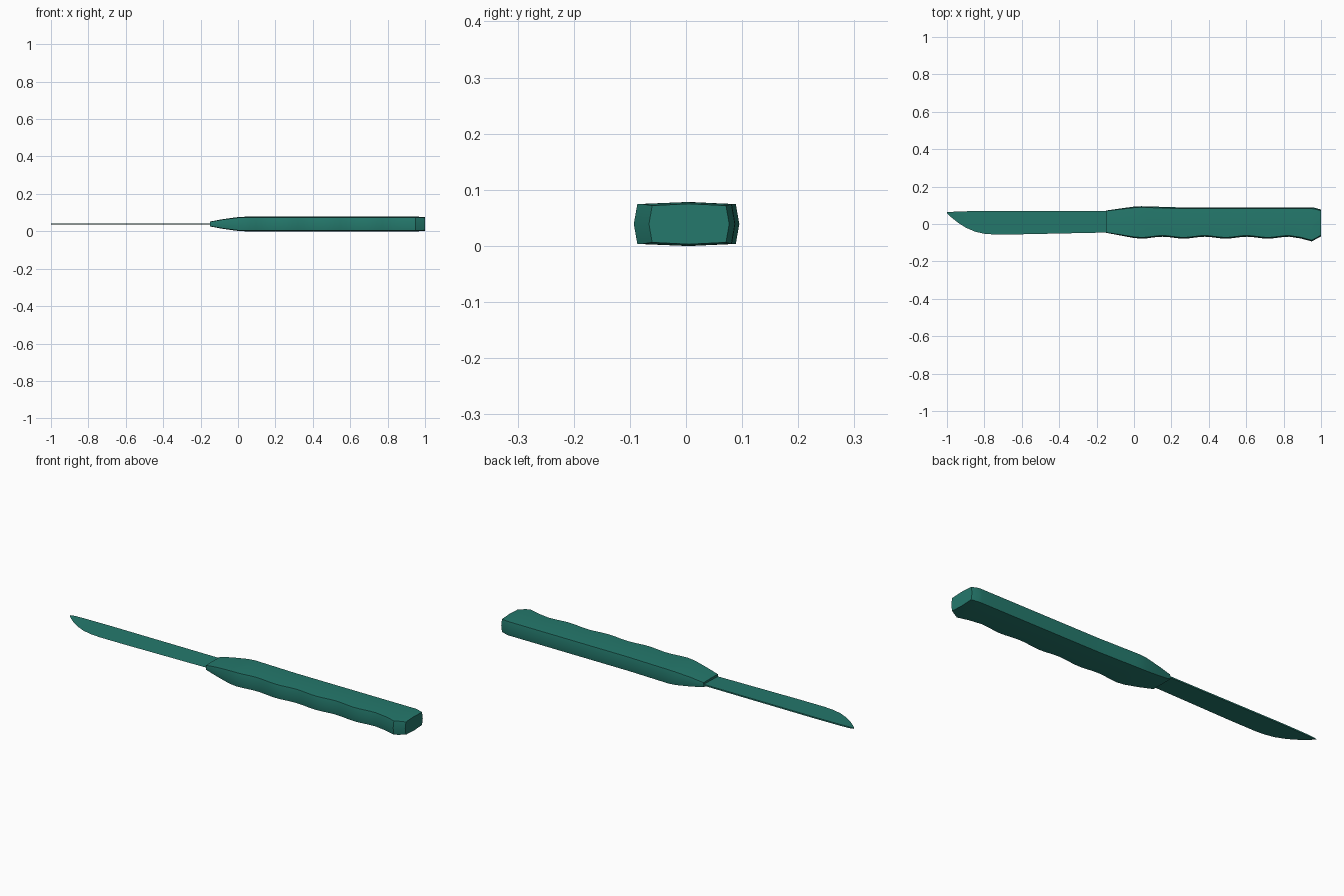
import bpy
import bmesh
from math import cos, pi, radians

if "Cube" in bpy.data.objects:
    bpy.data.objects.remove(bpy.data.objects["Cube"])

MID = 0.039  # height of the knife's centre plane

teal = bpy.data.materials.new("teal")
teal.use_nodes = True
colour = (0.018, 0.19, 0.15, 1)
teal.diffuse_color = colour
teal.node_tree.nodes["Principled BSDF"].inputs["Base Color"].default_value = colour


def loft(name, rings):
    """Skin a row of matching closed rings and cap both ends."""
    bm = bmesh.new()
    rows = [[bm.verts.new(p) for p in ring] for ring in rings]
    for a, b in zip(rows, rows[1:]):
        for i in range(len(a)):
            j = (i + 1) % len(a)
            bm.faces.new((a[i], a[j], b[j], b[i]))
    bm.faces.new(rows[0])
    bm.faces.new(rows[-1])
    bmesh.ops.remove_doubles(bm, verts=bm.verts, dist=0.00001)
    bmesh.ops.recalc_face_normals(bm, faces=bm.faces)
    mesh = bpy.data.meshes.new(name)
    bm.to_mesh(mesh)
    bm.free()
    mesh.materials.append(teal)
    obj = bpy.data.objects.new(name, mesh)
    bpy.context.collection.objects.link(obj)
    bpy.ops.object.select_all(action="DESELECT")
    obj.select_set(True)
    bpy.context.view_layer.objects.active = obj
    bpy.ops.object.shade_smooth_by_angle(angle=radians(30))
    return obj


def handle_ring(x, low, high, half):
    """Rectangle with slightly bulging sides, top and bottom."""
    inset = 0.16 * half
    centre = (low + high) / 2
    corner = half * 0.91
    section = [(low, 0), (low + inset, corner), (centre, half), (high - inset, corner),
               (high, 0), (high - inset, -corner), (centre, -half), (low + inset, -corner)]
    return [(x, y, MID + z) for y, z in section]


# Handle: tapered neck, finger waves along the front, flared chamfered butt
stations = [(-0.15, -0.047, 0.072, 0.013), (-0.08, -0.06, 0.082, 0.026),
            (0, -0.075, 0.093, 0.037)]
steps = 28
for i in range(steps + 1):
    x = 0.04 + 0.79 * i / steps
    wave = -0.073 - 0.005 * cos(2 * pi * (x - 0.04) / 0.225)
    back = max(0.088, 0.095 - 0.03 * (x - 0.04))
    stations.append((x, wave, back, 0.039))
stations += [(0.89, -0.077, 0.088, 0.039), (0.95, -0.093, 0.088, 0.039),
             (0.965, -0.085, 0.087, 0.039), (1, -0.066, 0.077, 0.036)]
loft("handle", [handle_ring(*s) for s in stations])

# Blade: thin wedge, thick at the spine and sharp along the curved belly
outline = [(-1, 0.058, 0.063), (-0.975, 0.034, 0.065), (-0.94, 0.006, 0.067),
           (-0.9, -0.019, 0.068), (-0.85, -0.041, 0.069), (-0.8, -0.052, 0.07),
           (-0.75, -0.056, 0.07), (-0.6, -0.055, 0.07), (-0.12, -0.045, 0.07)]
blade = []
for x, edge, spine in outline:
    t = 0.0035 if x > -1 else 0.0015
    blade.append([(x, edge, MID), (x, spine, MID + t), (x, spine, MID - t)])
loft("blade", blade)
